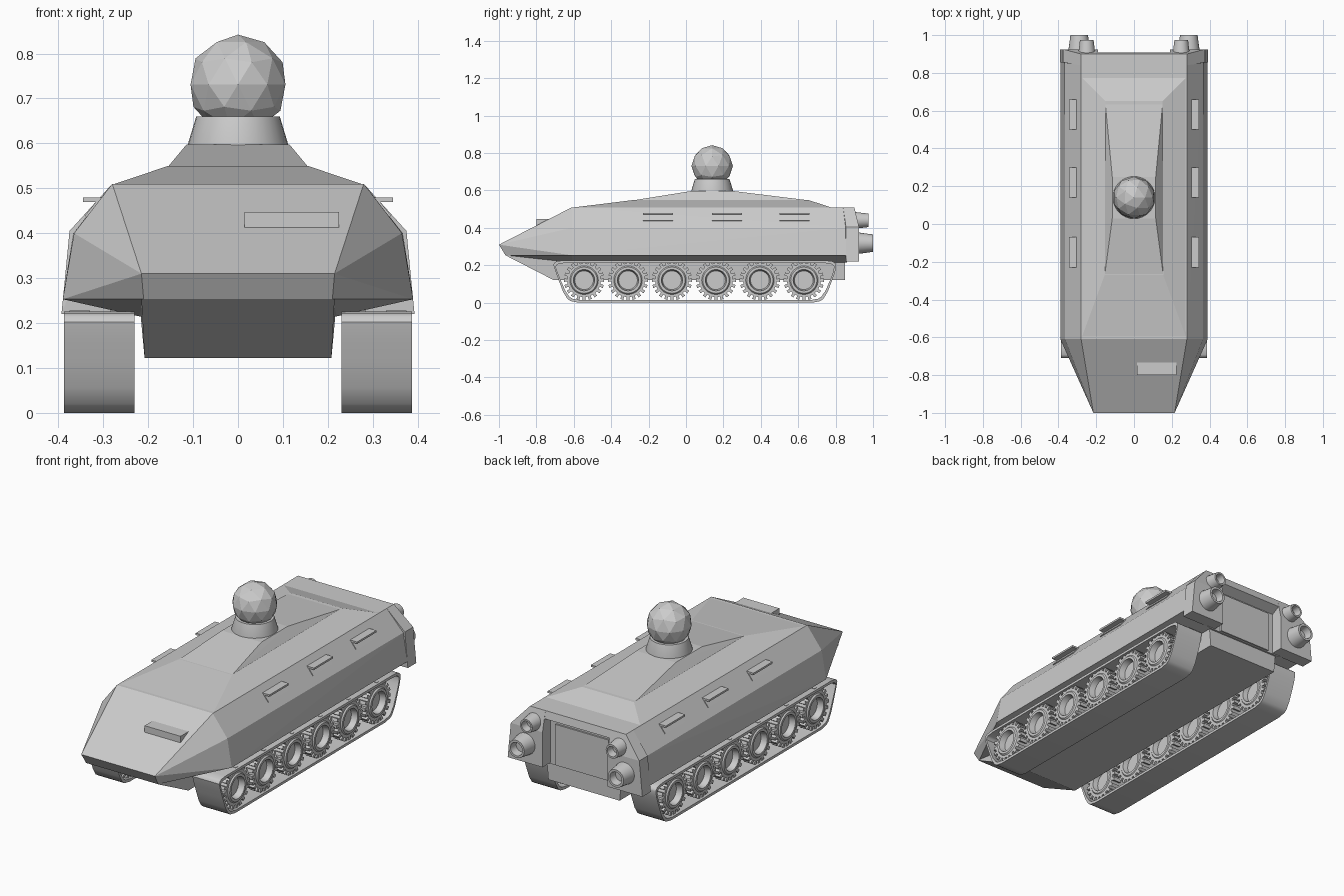
import bpy, bmesh, math
from mathutils import Vector, Matrix

if "Cube" in bpy.data.objects:
    bpy.data.objects.remove(bpy.data.objects["Cube"])

grey = bpy.data.materials.new("light grey armour")
grey.diffuse_color = (0.6, 0.6, 0.6, 1)
grey.use_nodes = True
grey.node_tree.nodes["Principled BSDF"].inputs["Base Color"].default_value = grey.diffuse_color


def finish(name, bm, smooth=None):
    bmesh.ops.recalc_face_normals(bm, faces=bm.faces)
    me = bpy.data.meshes.new(name)
    bm.to_mesh(me)
    bm.free()
    me.materials.append(grey)
    ob = bpy.data.objects.new(name, me)
    bpy.context.collection.objects.link(ob)
    if smooth:
        bpy.ops.object.select_all(action='DESELECT')
        ob.select_set(True)
        bpy.context.view_layer.objects.active = ob
        bpy.ops.object.shade_smooth_by_angle(angle=math.radians(smooth))
    return ob


def both(points):
    return [(s * x, y, z) for x, y, z in points for s in (1, -1)]


def solid(name, points):
    """Faceted convex block around the given corners."""
    bm = bmesh.new()
    for p in points:
        bm.verts.new(p)
    res = bmesh.ops.convex_hull(bm, input=bm.verts)
    loose = [v for v in bm.verts if not v.link_faces]
    bmesh.ops.delete(bm, geom=loose, context='VERTS')
    bmesh.ops.dissolve_limit(bm, angle_limit=0.01, verts=bm.verts, edges=bm.edges)
    return finish(name, bm)


def box(name, x, y, z):
    return solid(name, [(a, b, c) for a in x for b in y for c in z])


def ring_loft(bm, rings, closed=False):
    """Join rings of points with quads; cap the ends unless closed."""
    vs = [[bm.verts.new(p) for p in r] for r in rings]
    n = len(vs[0])
    for k in range(len(vs) if closed else len(vs) - 1):
        a, b = vs[k], vs[(k + 1) % len(vs)]
        for i in range(n):
            j = (i + 1) % n
            bm.faces.new((a[i], a[j], b[j], b[i]))
    if not closed:
        bm.faces.new(vs[0])
        bm.faces.new(vs[-1])


def lathe(bm, profile, mat, n=32):
    """Turn (radius, height) pairs about local z, then place by mat."""
    ring_loft(bm, [[mat @ Vector((r * math.cos(2 * math.pi * i / n),
                                  r * math.sin(2 * math.pi * i / n), h))
                    for i in range(n)] for r, h in profile])


# upper hull with sloped nose
solid("upper_hull", both([
    (.215, -1, .31), (.21, -.965, .253), (.28, -.61, .51), (.365, -.61, .40),
    (.39, -.61, .253), (.22, -.61, .215), (.28, .86, .51), (.367, .86, .40),
    (.39, .86, .253), (.22, .86, .215)]))

# lower hull tub
solid("lower_hull", both([(.215, -.965, .253), (.208, -.71, .122),
                          (.208, .85, .122), (.22, .85, .253)]))

# roof slope and the raised spine on it
solid("roof", both([(.28, -.61, .508), (.28, .78, .508),
                    (.155, -.27, .55), (.152, .65, .55)]))
solid("roof_spine", both([(.155, -.27, .549), (.152, .64, .549),
                          (.115, .03, .597), (.115, .25, .597)]))

# rear: deck overhang and door
solid("rear_overhang", both([(.2, .85, .51), (.2, .9, .51),
                             (.2, .908, .47), (.2, .85, .44)]))
box("rear_door", (-.155, .155), (.85, .869), (.22, .435))

# turret ring and faceted dome
bm = bmesh.new()
lathe(bm, [(.112, .59), (.112, .597), (.093, .66)], Matrix.Translation((0, .14, 0)))
finish("turret_ring", bm, 30)
bm = bmesh.new()
bmesh.ops.create_icosphere(bm, subdivisions=2, radius=.111,
                           matrix=Matrix.Translation((0, .14, .731)))
finish("turret_dome", bm)

# plate box on the nose
box("nose_hatch", (.015, .225), (-.8, -.69), (.412, .447))


def chaikin(pts):
    out = []
    for a, b in zip(pts, pts[1:] + pts[:1]):
        a, b = Vector(a), Vector(b)
        d = min(.03, (b - a).length * .3)
        u = (b - a).normalized() * d
        out += [a + u, b - u]
    return out


def gear(bm, x0, x1, y, z, teeth=20):
    """Toothed ring: open through the middle so the hub shows."""
    outer = []
    for i in range(teeth):
        for f, r in ((-.27, .09), (-.25, .108), (.25, .108), (.27, .09)):
            outer.append((r, 2 * math.pi * (i + f) / teeth))

    def ring(x, rad=None):
        return [(x, y + (rad or r) * math.cos(a), z + (rad or r) * math.sin(a))
                for r, a in outer]
    ring_loft(bm, [ring(x0), ring(x1), ring(x1, .068), ring(x0, .068)], True)


loop = [(-.715, .226), (-.70, .17), (-.635, 0), (.735, 0), (.805, .18), (.80, .226)]
for _ in range(2):
    loop = chaikin([tuple(p) for p in loop])

for s, side in ((1, "left"), (-1, "right")):
    # rear pod beside the door
    solid(side + "_rear_pod", [(s * x, y, z) for x, y, z in [
        (.19, .84, .51), (.19, .9, .51), (.28, .84, .51), (.28, .9, .51),
        (.375, .855, .405), (.375, .925, .405), (.393, .855, .22),
        (.393, .925, .22), (.19, .855, .22), (.19, .925, .22), (.19, .925, .405)]])

    # hollow rear nozzles
    bm = bmesh.new()
    for x, z, r, y0, y1 in ((.29, .318, .058, .915, 1.0), (.25, .44, .045, .9, .975)):
        m = Matrix.Translation((s * x, 0, z)) @ Matrix.Rotation(-math.pi / 2, 4, 'X')
        lathe(bm, [(r, y0), (r * .8, y1), (r * .6, y1), (r * .5, y1 - .04)], m, 24)
    finish(side + "_rear_nozzles", bm, 30)

    # vision slots under small hoods
    for i, y in enumerate((-.15, .22, .58)):
        y0, y1 = y - .08, y + .08
        box(f"{side}_hood_{i}", (s * .29, s * .345), (y0, y1), (.470, .480))
        solid(f"{side}_slot_{i}", [(s * x, b, z) for b in (y0, y1) for x, z in
                                   ((.335, .435), (.341, .439), (.303, .475), (.312, .475))])

    # track band
    def band(x, inner):
        k, q = (.984, .88) if inner else (1, 1)
        return [(s * x, .045 + (p.x - .045) * k, .113 + (p.y - .113) * q) for p in loop]
    bm = bmesh.new()
    ring_loft(bm, [band(.23, 0), band(.387, 0), band(.387, 1), band(.23, 1)], True)
    finish(side + "_track", bm, 40)

    # six road wheels: two toothed rings with a dished hub
    for i in range(6):
        y = -.545 + i * .235
        bm = bmesh.new()
        gear(bm, s * .24, s * .285, y, .12)
        gear(bm, s * .33, s * .375, y, .12)
        m = Matrix.Translation((0, y, .12)) @ Matrix.Rotation(s * math.pi / 2, 4, 'Y')
        lathe(bm, [(.052, .262), (.057, .236), (.07, .236), (.085, .25), (.085, .365),
                   (.07, .382), (.057, .382), (.05, .35)], m, 32)
        finish(f"{side}_wheel_{i}", bm, 30)
